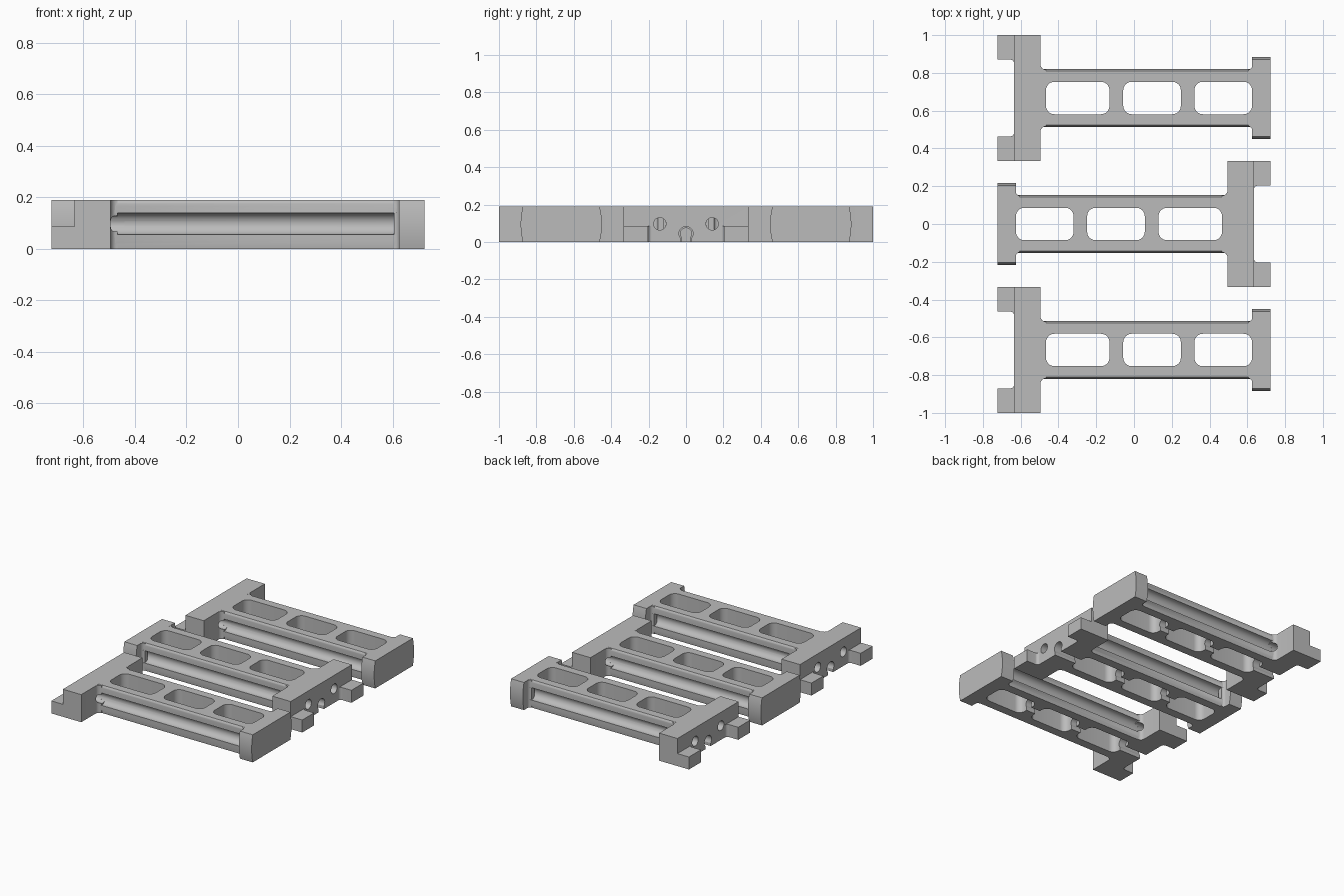
import bpy, bmesh, math

if "Cube" in bpy.data.objects:
    bpy.data.objects.remove(bpy.data.objects["Cube"])

grey = bpy.data.materials.new("plain grey")
grey.diffuse_color = (0.5, 0.5, 0.5, 1)
grey.use_nodes = True
grey.node_tree.nodes["Principled BSDF"].inputs["Base Color"].default_value = grey.diffuse_color
HEIGHT = 0.19


def prism(name, points, axis, lo, hi):
    """Extrude a closed outline: (x, y) along z, or (y, z) along x."""
    bm = bmesh.new()
    place = (lambda a, b: (a, b, lo)) if axis == 'z' else (lambda a, b: (lo, a, b))
    face = bm.faces.new([bm.verts.new(place(a, b)) for a, b in points])
    geom = bmesh.ops.extrude_face_region(bm, geom=[face])['geom']
    d = hi - lo
    bmesh.ops.translate(bm, verts=[g for g in geom if isinstance(g, bmesh.types.BMVert)],
                        vec=(0, 0, d) if axis == 'z' else (d, 0, 0))
    bmesh.ops.recalc_face_normals(bm, faces=bm.faces)
    me = bpy.data.meshes.new(name)
    bm.to_mesh(me)
    bm.free()
    me.materials.append(grey)
    ob = bpy.data.objects.new(name, me)
    bpy.context.collection.objects.link(ob)
    return ob


def arc(cx, cy, r, a0, a1, n=8):
    return [(cx + r * math.cos(math.radians(a0 + (a1 - a0) * i / n)),
             cy + r * math.sin(math.radians(a0 + (a1 - a0) * i / n))) for i in range(n + 1)]


def rounded_rect(x0, x1, y0, y1, r):
    return (arc(x1 - r, y1 - r, r, 0, 90) + arc(x0 + r, y1 - r, r, 90, 180)
            + arc(x0 + r, y0 + r, r, 180, 270) + arc(x1 - r, y0 + r, r, 270, 360))


def rect(x0, x1, y0, y1):
    return [(x0, y0), (x1, y0), (x1, y1), (x0, y1)]


def mirrored(half):
    return half + [(-a, b) for a, b in reversed(half)]


def bulge(mid, drop, n=12):
    """Right-hand side of a section whose flanks swell at mid height."""
    return [(mid - drop * (2 * i / n - 1) ** 2, HEIGHT * i / n) for i in range(n + 1)]


def combine(body, tool, operation):
    mod = body.modifiers.new("join", 'BOOLEAN')
    mod.operation, mod.object, mod.solver = operation, tool, 'EXACT'
    with bpy.context.temp_override(object=body, active_object=body):
        bpy.ops.object.modifier_apply(modifier=mod.name)
    bpy.data.objects.remove(tool)


# Beam with a round groove along each flank
groove = [(0.153, 0.055)] + arc(0.15, 0.0975, 0.0425, 270, 90, 14) + [(0.153, 0.14)]
beam = mirrored([(0.147, 0), (0.152, 0.03)] + groove + [(0.152, 0.165), (0.149, 0.18), (0.142, HEIGHT)])
frame = prism("frame_back", beam, 'x', -0.56, 0.66)

# Cross bar and swollen end block
cross_bar = prism("cross_bar", rect(-0.635, -0.495, -0.333, 0.333), 'z', 0, HEIGHT)
end_block = prism("end_block", mirrored(bulge(0.217, 0.012)), 'x', 0.625, 0.723)
combine(frame, cross_bar, 'UNION')
combine(frame, end_block, 'UNION')

for s in (1, -1):
    # Low feet, rounded into the cross bar
    outline = [(-0.61, 0.333), (-0.723, 0.333), (-0.723, 0.203), (-0.655, 0.203)] \
        + arc(-0.655, 0.183, 0.02, 90, 0)[1:] + [(-0.61, 0.183)]
    foot = prism("foot", [(x, s * y) for x, y in outline], 'z', 0, 0.086)
    combine(frame, foot, 'UNION')
    # Corner fillets where the beam meets the bar and the end block
    for wall, r, d in ((-0.495, 0.028, 1), (0.625, 0.02, -1)):
        corner = [(wall - d * 0.02, 0.12), (wall + d * r, 0.12)] \
            + [(wall + d * (r - r * math.sin(t)), 0.15 + r - r * math.cos(t))
               for t in [math.pi / 2 * i / 6 for i in range(7)]] \
            + [(wall - d * 0.02, 0.15 + r)]
        gusset = prism("gusset", [(x, s * y) for x, y in corner], 'z', 0, HEIGHT - 0.001)
        combine(frame, gusset, 'UNION')

# Three rounded windows through the beam
for x0, x1 in ((-0.466, -0.13), (-0.057, 0.248), (0.32, 0.625)):
    window = prism("window", rounded_rect(x0, x1, -0.086, 0.086, 0.045), 'z', -0.1, 0.3)
    combine(frame, window, 'DIFFERENCE')

# Rod holes through the cross bar into the grooves
for s in (1, -1):
    hole = prism("rod_hole", arc(s * 0.14, 0.0975, 0.033, 0, 345, 23), 'x', -0.8, -0.44)
    combine(frame, hole, 'DIFFERENCE')

# Central channel, open underneath, narrower through the webs
for r, x0, x1 in ((0.038, -0.8, -0.4), (0.03, -0.3, 0.4)):
    slot = arc(0, 0.045, r, -40, 220, 18) + [(-r * 0.766, -0.05), (r * 0.766, -0.05)]
    channel = prism("channel", slot, 'x', x0, x1)
    combine(frame, channel, 'DIFFERENCE')

# Smooth the curved faces only
bpy.context.view_layer.objects.active = frame
frame.select_set(True)
bpy.ops.object.shade_smooth_by_angle(angle=math.radians(30))

# Three frames side by side, the middle one turned around
frame.location.y = 0.667
for name, y, turn in (("frame_middle", 0, math.pi), ("frame_front", -0.667, 0)):
    copy = frame.copy()
    copy.name = name
    copy.location.y = y
    copy.rotation_euler.z = turn
    bpy.context.collection.objects.link(copy)
